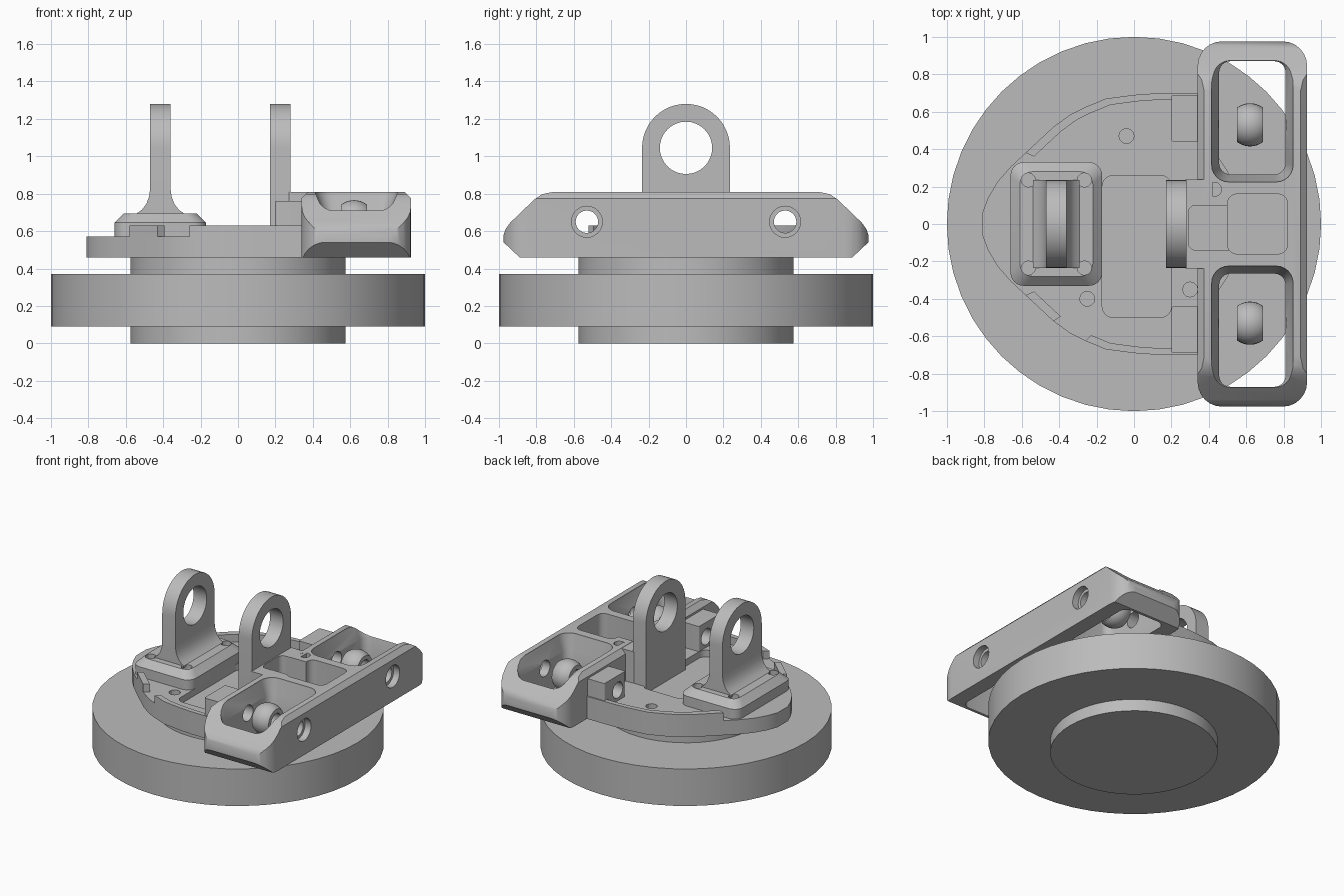
import bpy, bmesh
from math import cos, sin, pi, sqrt

cube = bpy.data.objects.get("Cube")
if cube:
    bpy.data.objects.remove(cube, do_unlink=True)

grey = bpy.data.materials.new("machined_grey")
grey.use_nodes = True
COLOUR = (0.5, 0.5, 0.5, 1)
grey.diffuse_color = COLOUR
for node in grey.node_tree.nodes:
    if node.type == 'BSDF_PRINCIPLED':
        node.inputs["Base Color"].default_value = COLOUR
parts = []


def place(p, h, axis):
    a, b = p
    return {'x': (h, a, b), 'y': (a, h, b), 'z': (a, b, h)}[axis]


def loft(name, rings, axis='z', keep=True):
    """Skin a list of (outline, height) rings and cap both ends."""
    bm = bmesh.new()
    rows = [[bm.verts.new(place(p, h, axis)) for p in pts] for pts, h in rings]
    n = len(rows[0])
    for lo, hi in zip(rows, rows[1:]):
        for i in range(n):
            j = (i + 1) % n
            bm.faces.new((lo[i], lo[j], hi[j], hi[i]))
    bm.faces.new(rows[0][::-1])
    bm.faces.new(rows[-1])
    bmesh.ops.recalc_face_normals(bm, faces=bm.faces)
    mesh = bpy.data.meshes.new(name)
    bm.to_mesh(mesh)
    bm.free()
    obj = bpy.data.objects.new(name, mesh)
    bpy.context.scene.collection.objects.link(obj)
    if keep:
        parts.append(obj)
    return obj


def extrude(name, pts, h0, h1, axis='z', keep=True):
    return loft(name, [(pts, h0), (pts, h1)], axis, keep)


def circle(r, a=0, b=0, n=32):
    return [(a + r * cos(2 * pi * i / n), b + r * sin(2 * pi * i / n)) for i in range(n)]


def rounded(x0, x1, y0, y1, r, inset=0, steps=6):
    x0, x1, y0, y1 = x0 + inset, x1 - inset, y0 + inset, y1 - inset
    corners = [(x1 - r, y1 - r), (x0 + r, y1 - r), (x0 + r, y0 + r), (x1 - r, y0 + r)]
    return [(cx + r * cos(pi / 2 * (q + s / steps)), cy + r * sin(pi / 2 * (q + s / steps)))
            for q, (cx, cy) in enumerate(corners) for s in range(steps + 1)]


def combine(obj, cutter, op='DIFFERENCE'):
    """Apply a boolean, then discard the cutter."""
    mod = obj.modifiers.new("cut", 'BOOLEAN')
    mod.operation, mod.solver, mod.object = op, 'EXACT', cutter
    bpy.context.view_layer.update()
    deps = bpy.context.evaluated_depsgraph_get()
    mesh = bpy.data.meshes.new_from_object(obj.evaluated_get(deps))
    obj.modifiers.clear()
    obj.data = mesh
    bpy.data.objects.remove(cutter, do_unlink=True)


def drill(obj, r, a, b, h0, h1, axis='z', n=24):
    combine(obj, extrude("drill", circle(r, a, b, n), h0, h1, axis, False))


def mirrored(half):
    return half + [(-a, b) for a, b in reversed(half)]


# Round base and its hub
extrude("base_disc", circle(1, n=48), 0.09, 0.37)
extrude("hub", circle(0.575, n=48), 0, 0.46)

# Shield-shaped plate with a recess and screw holes
EDGE = [(0.34, 0.7), (0.1, 0.697), (0, 0.69), (-0.15, 0.67), (-0.26, 0.625), (-0.34, 0.585),
        (-0.43, 0.52), (-0.58, 0.38), (-0.66, 0.305), (-0.73, 0.225), (-0.78, 0.14), (-0.81, 0.06)]
outline = EDGE + [(x, -y) for x, y in reversed(EDGE)]
plate = extrude("plate", outline, 0.46, 0.57)
combine(plate, extrude("recess", rounded(-0.17, 0.2, -0.5, 0.26, 0.06), 0.52, 0.7, keep=False))
for x, y in ((-0.04, 0.47), (-0.25, -0.4), (0.3, -0.35)):
    drill(plate, 0.04, x, y, 0.5, 0.7, n=12)


# Raised lip along the plate edge, with a gap at the front
def lip(name, path, side):
    outer = [(x, side * y) for x, y in path]
    inner = [(0.34 + (x - 0.34) * 0.95, y * 0.95) for x, y in outer]
    extrude(name, outer + inner[::-1], 0.56, 0.63)


lip("back_lip", EDGE[:8], 1)
lip("front_lip", EDGE[:5], -1)
lip("front_lip_end", EDGE[6:8], -1)


# Upright lugs with a large eye
def lug(name, x0, x1, z0):
    arc = [(0.235 * cos(pi * i / 24), 1.045 + 0.235 * sin(pi * i / 24)) for i in range(25)]
    obj = extrude(name, [(0.235, z0)] + arc + [(-0.235, z0)], x0, x1, 'x')
    drill(obj, 0.14, 0, 1.045, x0 - 0.1, x1 + 0.1, 'x', 32)


lug("left_lug", 0.17, 0.28, 0.5)
lug("right_lug", -0.47, -0.36, 0.66)

# Bolted pedestal under the right lug, with a flared foot
FOOT = (-0.66, -0.17, -0.33, 0.33, 0.07)
pedestal = loft("lug_pedestal", [(rounded(*FOOT), 0.56), (rounded(*FOOT), 0.645),
                                 (rounded(*FOOT, inset=0.05), 0.695)])
for x in (-0.565, -0.265):
    for y in (-0.235, 0.235):
        drill(pedestal, 0.038, x, y, 0.6, 0.8, n=12)
flare = mirrored([(0.125, 0.68), (0.125, 0.695), (0.098, 0.715), (0.075, 0.745),
                  (0.06, 0.785), (0.054, 0.83)])
extrude("lug_flare", [(x - 0.415, z) for x, z in flare], -0.235, 0.235, 'y')

# Cross arm: side profile trimmed to a rounded plan with a chamfered top
profile = mirrored([(0.89, 0.46), (0.975, 0.54), (0.975, 0.58), (0.965, 0.61), (0.94, 0.645),
                    (0.81, 0.77), (0.77, 0.797), (0.71, 0.81)])
arm = extrude("cross_arm", profile, 0.3, 1.0, 'x')
PLAN = (0.34, 0.925, -0.976, 0.976, 0.13)
combine(arm, loft("trim", [(rounded(*PLAN), 0.4), (rounded(*PLAN), 0.775),
                           (rounded(*PLAN, inset=0.045), 0.82)], keep=False), 'INTERSECT')
bridge = extrude("arm_bridge", rounded(0.27, 0.42, -0.238, 0.238, 0.01), 0.47, 0.808)

# Stepped pocket in the middle of the arm
for obj in (arm, bridge):
    for box, floor in (((0.29, 0.6, -0.14, 0.1, 0.04), 0.64), ((0.5, 0.82, -0.16, 0.16, 0.05), 0.6)):
        combine(obj, extrude("pocket", rounded(*box), floor, 0.9, keep=False))
drill(arm, 0.038, 0.43, 0.185, 0.7, 0.9, n=12)

# Either side: tapered window, cross hole, hole block and ball
for side, word in ((1, "back"), (-1, "front")):
    y0, y1 = sorted((side * 0.265, side * 0.87))
    small = rounded(0.455, 0.81, y0, y1, 0.06)
    large = rounded(0.455, 0.81, y0, y1, 0.09, inset=-0.04)
    combine(arm, loft("window", [(small, 0.4), (small, 0.7), (large, 0.8), (large, 0.9)], keep=False))
    yc = side * 0.53
    drill(arm, 0.06, yc, 0.65, 0.2, 1.0, 'x')
    drill(arm, 0.083, yc, 0.65, 0.875, 1.0, 'x')
    b0, b1 = sorted((side * 0.44, side * 0.69))
    block = extrude(word + "_hole_block", rounded(0.2, 0.36, b0, b1, 0.012), 0.5, 0.76)
    drill(block, 0.06, yc, 0.65, 0.1, 0.5, 'x')
    rings = []
    for i in range(13):
        h = -0.07 + 0.14 * i / 12
        rings.append((circle(sqrt(0.115 ** 2 - h * h), yc, 0.65), 0.62 + h))
    ball = loft(word + "_ball", rings, 'x')
    drill(ball, 0.06, yc, 0.65, 0.4, 0.8, 'x')

# One material and angle-limited smooth shading on every part
for obj in parts:
    obj.data.materials.clear()
    obj.data.materials.append(grey)
    for face in obj.data.polygons:
        face.material_index = 0
    bpy.ops.object.select_all(action='DESELECT')
    obj.select_set(True)
    bpy.context.view_layer.objects.active = obj
    bpy.ops.object.shade_smooth_by_angle(angle=pi / 6)
